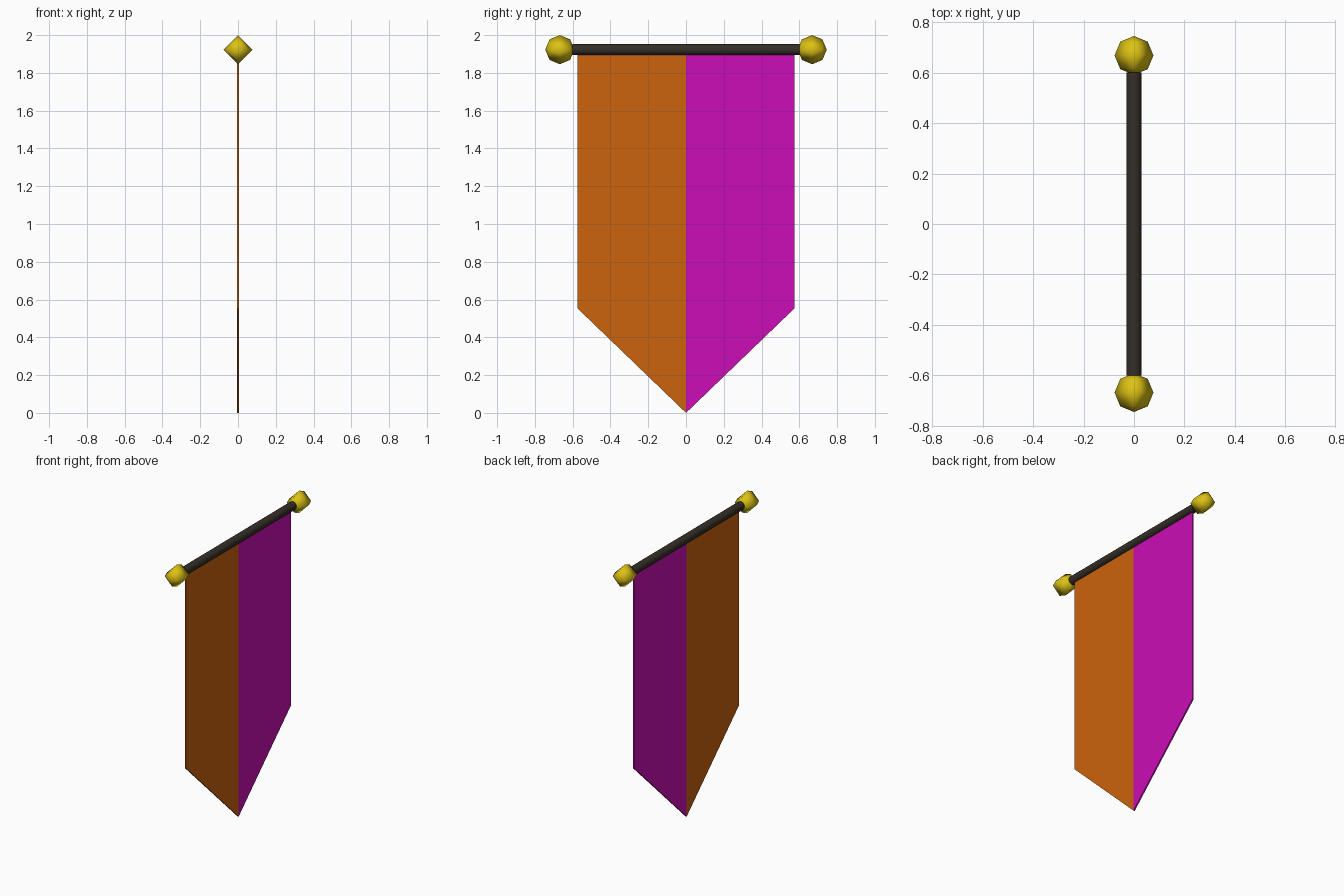
import bpy, bmesh, math

if "Cube" in bpy.data.objects:
    bpy.data.objects.remove(bpy.data.objects["Cube"])

def material(name, rgb):
    m = bpy.data.materials.new(name)
    m.diffuse_color = (*rgb, 1)
    m.use_nodes = True
    m.node_tree.nodes["Principled BSDF"].inputs["Base Color"].default_value = m.diffuse_color
    return m

ORANGE = material("orange cloth", (0.60, 0.125, 0.004))
MAGENTA = material("magenta cloth", (0.60, 0.004, 0.47))
DARK = material("dark wood", (0.035, 0.028, 0.020))
GOLD = material("gold", (0.72, 0.54, 0.007))

ROD_Z = 1.923

def smooth(ob):
    for p in ob.data.polygons:
        p.use_smooth = True

# Cloth halves: thin pointed panels, one per side
def cloth_half(name, side, mat):
    t, w = 0.005, 0.574 * side
    profile = [(0, 0), (w, 0.553), (w, ROD_Z), (0, ROD_Z)]
    bm = bmesh.new()
    face = bm.faces.new([bm.verts.new((-t, y, z)) for y, z in profile])
    ext = bmesh.ops.extrude_face_region(bm, geom=[face])
    moved = [g for g in ext["geom"] if isinstance(g, bmesh.types.BMVert)]
    bmesh.ops.translate(bm, verts=moved, vec=(2 * t, 0, 0))
    # open the hidden centre seam
    seam = [f for f in bm.faces if all(abs(v.co.y) < 1e-5 for v in f.verts)]
    bmesh.ops.delete(bm, geom=seam, context='FACES_ONLY')
    bmesh.ops.recalc_face_normals(bm, faces=bm.faces)
    if max(bm.faces, key=lambda f: f.calc_center_median().x).normal.x < 0:
        bmesh.ops.reverse_faces(bm, faces=bm.faces)
    me = bpy.data.meshes.new(name)
    bm.to_mesh(me)
    bm.free()
    me.materials.append(mat)
    bpy.context.collection.objects.link(bpy.data.objects.new(name, me))

cloth_half("cloth_left", -1, ORANGE)
cloth_half("cloth_right", 1, MAGENTA)

# Crossbar
bpy.ops.mesh.primitive_cylinder_add(vertices=12, radius=0.029, depth=1.2,
                                    location=(0, 0, ROD_Z), rotation=(math.pi / 2, 0, 0))
rod = bpy.context.object
rod.name = "crossbar"
rod.data.materials.append(DARK)
bpy.ops.object.shade_smooth_by_angle(angle=math.radians(40))

# End knobs: four-sided spheres with their axis along the bar
for side, name in ((-1, "knob_left"), (1, "knob_right")):
    bpy.ops.mesh.primitive_uv_sphere_add(segments=4, ring_count=4, radius=0.077,
                                         location=(0, 0.668 * side, ROD_Z),
                                         rotation=(math.pi / 2, 0, 0))
    knob = bpy.context.object
    knob.name = name
    knob.data.materials.append(GOLD)
    smooth(knob)
